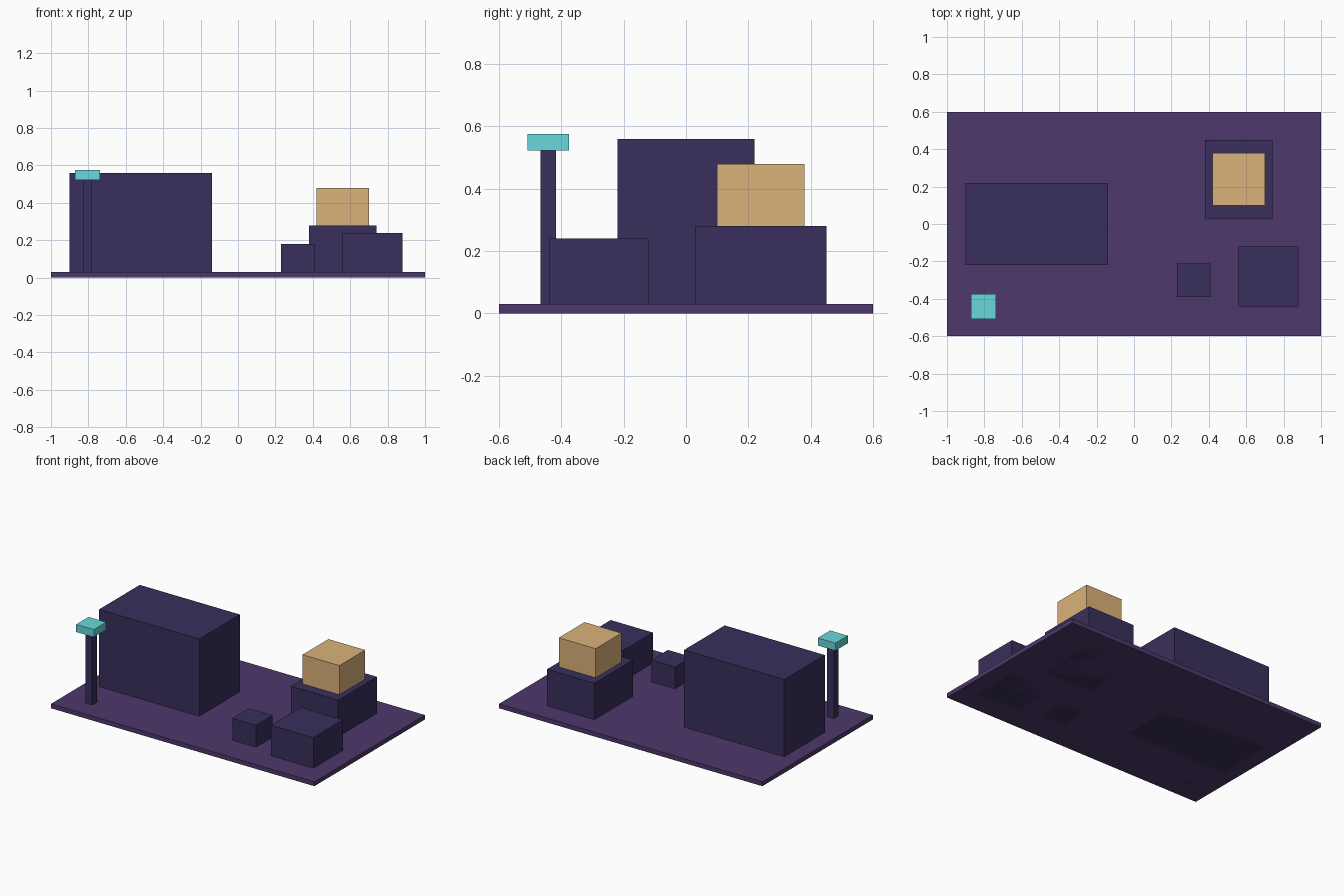
import bpy
import bmesh
from mathutils import Vector

if "Cube" in bpy.data.objects:
    bpy.data.objects.remove(bpy.data.objects["Cube"])


def material(name, rgb):
    mat = bpy.data.materials.new(name)
    mat.diffuse_color = (*rgb, 1.0)
    mat.use_nodes = True
    mat.node_tree.nodes["Principled BSDF"].inputs["Base Color"].default_value = mat.diffuse_color
    return mat


def box(name, x, y, z, mat):
    """Box from (min, max) ranges on each axis, origin at its base centre."""
    size = Vector((x[1] - x[0], y[1] - y[0], z[1] - z[0]))
    bm = bmesh.new()
    bmesh.ops.create_cube(bm, size=1.0)
    bmesh.ops.translate(bm, verts=bm.verts, vec=(0, 0, 0.5))
    bmesh.ops.scale(bm, verts=bm.verts, vec=size)
    mesh = bpy.data.meshes.new(name)
    bm.to_mesh(mesh)
    bm.free()
    mesh.materials.append(mat)
    obj = bpy.data.objects.new(name, mesh)
    obj.location = ((x[0] + x[1]) / 2, (y[0] + y[1]) / 2, z[0])
    bpy.context.collection.objects.link(obj)
    return obj


purple = material("ground_purple", (0.074, 0.040, 0.147))
indigo = material("block_indigo", (0.042, 0.028, 0.107))
tan = material("crate_tan", (0.708, 0.445, 0.195))
cyan = material("lamp_cyan", (0.138, 0.687, 0.716))

# Ground slab
box("ground_slab", (-1, 1), (-0.6, 0.6), (0, 0.03), purple)

# Blocks, set through the slab down to its underside
box("large_block", (-0.90, -0.14), (-0.22, 0.22), (0, 0.56), indigo)
box("pedestal", (0.38, 0.74), (0.03, 0.45), (0, 0.28), indigo)
box("medium_block", (0.56, 0.88), (-0.44, -0.12), (0, 0.24), indigo)
box("small_block", (0.23, 0.41), (-0.39, -0.21), (0, 0.18), indigo)

# Crate on the pedestal
box("crate", (0.42, 0.70), (0.10, 0.38), (0.28, 0.48), tan)

# Lamp post and head
box("lamp_post", (-0.83, -0.78), (-0.467, -0.417), (0, 0.523), indigo)
box("lamp_head", (-0.872, -0.738), (-0.509, -0.375), (0.523, 0.575), cyan)
